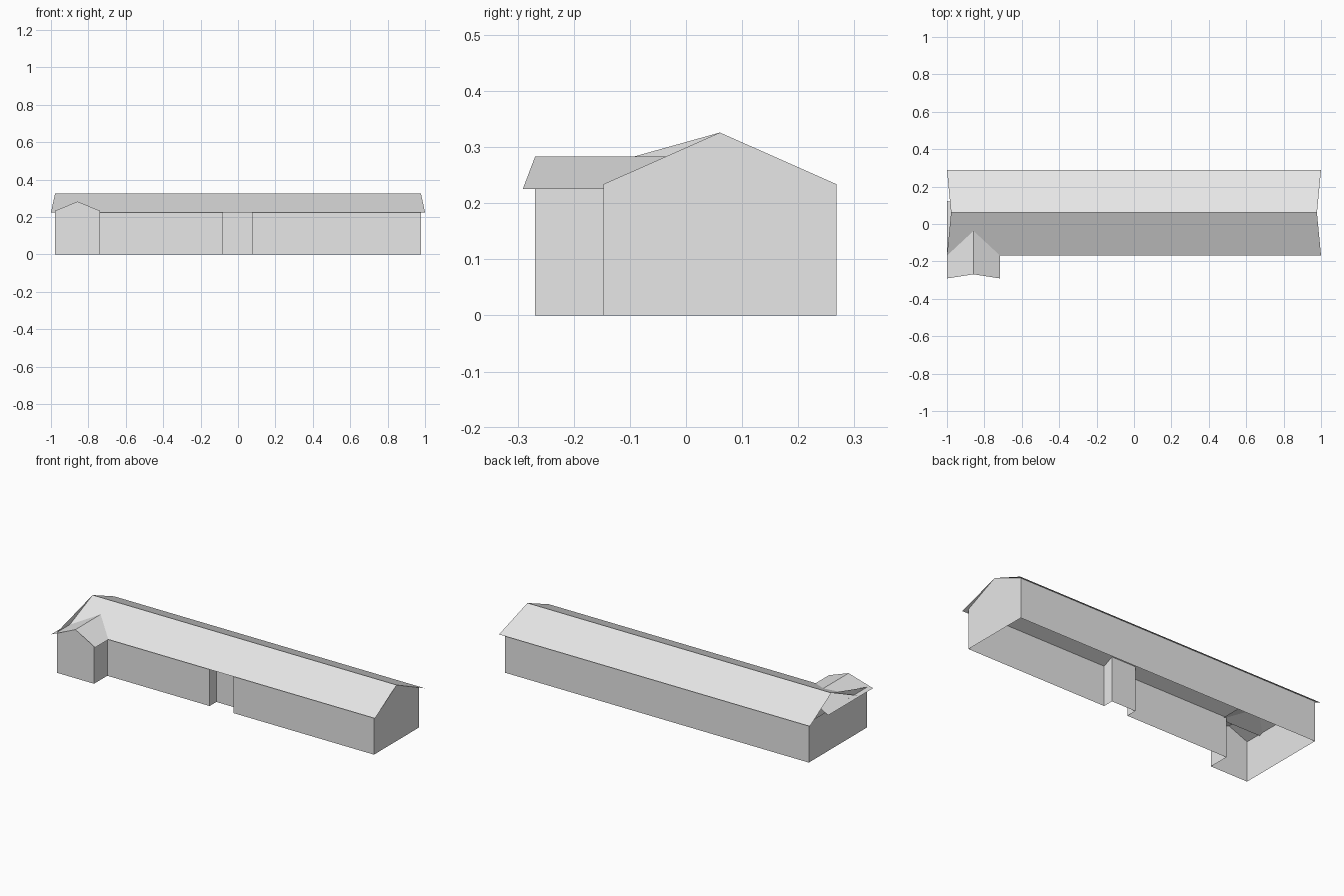
import bpy
import bmesh

if "Cube" in bpy.data.objects:
    bpy.data.objects.remove(bpy.data.objects["Cube"], do_unlink=True)

grey = bpy.data.materials.new("light_grey")
grey.use_nodes = True
grey.diffuse_color = (0.8, 0.8, 0.8, 1)
grey.node_tree.nodes["Principled BSDF"].inputs["Base Color"].default_value = (0.8, 0.8, 0.8, 1)

# Main dimensions
END = 0.978                      # end walls
FRONT, BACK = -0.147, 0.268      # long walls
MID = (FRONT + BACK) / 2         # main ridge line
RIDGE, WALL, EAVE = 0.326, 0.234, 0.225
OVER = 0.022                     # eave overhang
WING_IN, WING_FRONT = -0.738, -0.269
WING_MID, WING_RIDGE = (WING_IN - END) / 2, 0.283
SLOPE = (RIDGE - WALL) / (BACK - MID)


def sheet_object(name, faces):
    """Flat-faced open sheet from a list of polygons."""
    bm = bmesh.new()
    for points in faces:
        bm.faces.new([bm.verts.new(p) for p in points])
    bmesh.ops.remove_doubles(bm, verts=bm.verts, dist=0.0005)
    mesh = bpy.data.meshes.new(name)
    bm.to_mesh(mesh)
    bm.free()
    mesh.materials.append(grey)
    obj = bpy.data.objects.new(name, mesh)
    bpy.context.collection.objects.link(obj)
    return obj


def wall(a, b, tops):
    """Wall on the ground line a-b; tops run back from b to a."""
    return [(*a, 0), (*b, 0), *tops]


# Walls follow the footprint anticlockwise, each (x, y, top height)
recess_y = FRONT + 0.062
recess_top = RIDGE - SLOPE * (MID - recess_y)
outline = [
    (-END, WING_FRONT, WALL), (WING_IN, WING_FRONT, WALL), (WING_IN, FRONT, WALL),
    (-0.08, FRONT, WALL), (-0.08, recess_y, recess_top),
    (0.075, recess_y, recess_top), (0.075, FRONT, WALL),
    (END, FRONT, WALL), (END, BACK, WALL), (-END, BACK, WALL),
]
# Extra top points that turn a straight wall into a gable
gables = {
    0: [(WING_MID, WING_FRONT, WING_RIDGE)],
    7: [(END, MID, RIDGE)],
    9: [(-END, MID, RIDGE), (-END, FRONT, WALL)],
}
walls = []
for i, a in enumerate(outline):
    b = outline[(i + 1) % len(outline)]
    walls.append(wall(a[:2], b[:2], [b, *gables.get(i, []), a]))
sheet_object("walls", walls)

# Main roof: two slopes with raked ends
x = END + OVER
main_roof = []
for side in (-1, 1):
    y = MID + side * (BACK - MID + OVER)
    slope = [(-x, y, EAVE), (x, y, EAVE), (END, MID, RIDGE), (-END, MID, RIDGE)]
    main_roof.append(slope if side < 0 else slope[::-1])
sheet_object("main_roof", main_roof)

# Wing roof: runs back beneath the main roof
near, far = WING_FRONT, 0.1
half = (WING_IN + END) / 2 + OVER
wing_roof = []
for side in (-1, 1):
    ex = WING_MID + side * half
    slope = [(ex, near - OVER, EAVE), (ex, far + OVER, EAVE),
             (WING_MID, far, WING_RIDGE), (WING_MID, near, WING_RIDGE)]
    wing_roof.append(slope if side > 0 else slope[::-1])
sheet_object("wing_roof", wing_roof)
